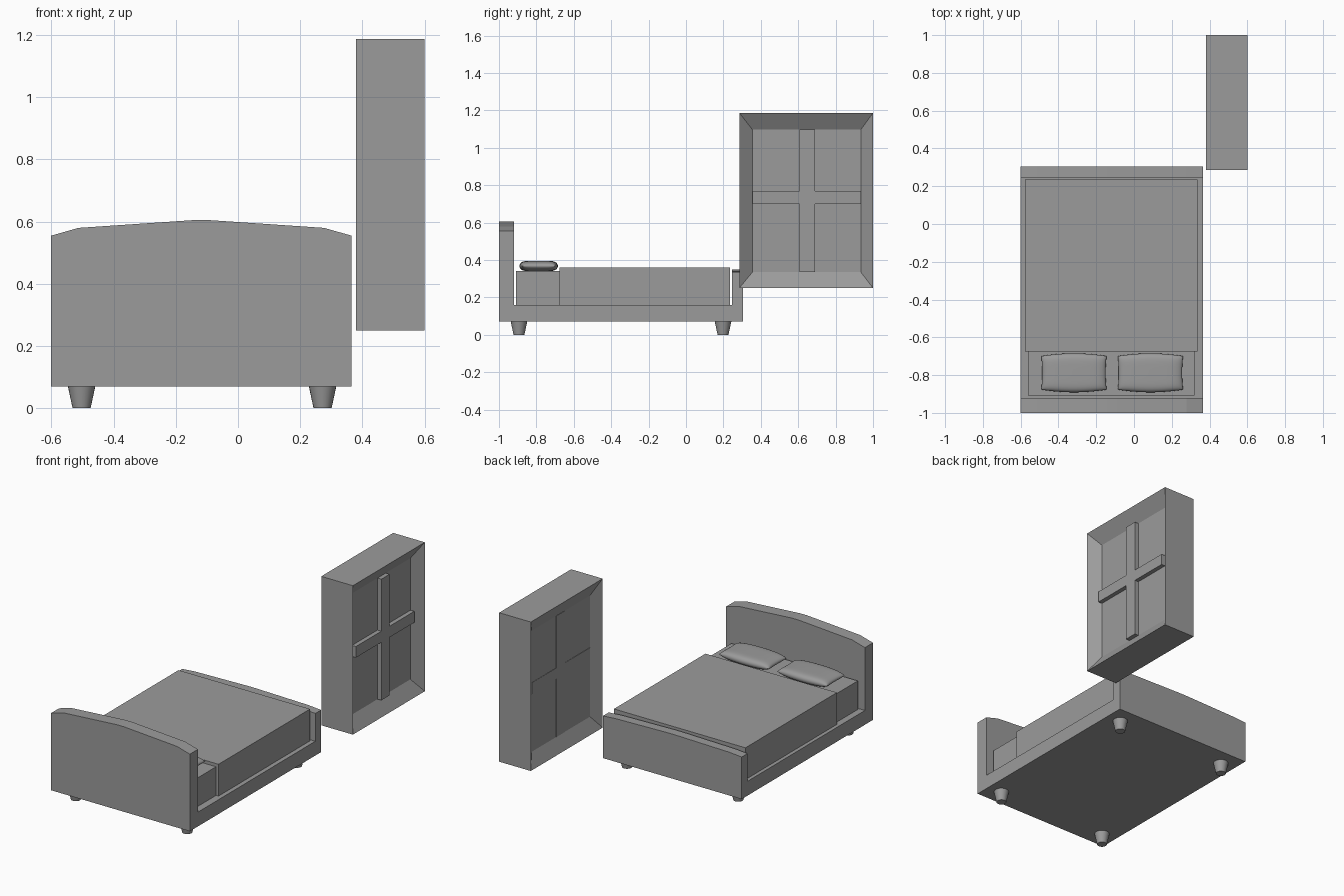
import bpy, bmesh, math
from mathutils import Vector

cube = bpy.data.objects.get("Cube")
if cube:
    bpy.data.objects.remove(cube, do_unlink=True)

grey = bpy.data.materials.new("plain grey")
grey.use_nodes = True
grey.diffuse_color = (0.33, 0.33, 0.33, 1)
grey.node_tree.nodes["Principled BSDF"].inputs["Base Color"].default_value = (0.33, 0.33, 0.33, 1)


def finish(name, bm, smooth=False):
    bmesh.ops.recalc_face_normals(bm, faces=bm.faces)
    mesh = bpy.data.meshes.new(name)
    bm.to_mesh(mesh)
    bm.free()
    mesh.materials.append(grey)
    obj = bpy.data.objects.new(name, mesh)
    bpy.context.collection.objects.link(obj)
    if smooth:
        bpy.ops.object.select_all(action='DESELECT')
        obj.select_set(True)
        bpy.context.view_layer.objects.active = obj
        bpy.ops.object.shade_smooth_by_angle(angle=math.radians(50))
    return obj


def box_mesh(x, y, z):
    bm = bmesh.new()
    bmesh.ops.create_cube(bm, size=1)
    for v in bm.verts:
        v.co = [r[int(c > 0)] for r, c in zip((x, y, z), v.co)]
    return bm


def box(name, x, y, z):
    return finish(name, box_mesh(x, y, z))


def prism(name, points, direction):
    """Extrude a flat outline along a direction."""
    bm = bmesh.new()
    face = bm.faces.new([bm.verts.new(p) for p in points])
    out = bmesh.ops.extrude_face_region(bm, geom=[face], use_keep_orig=True)
    moved = [g for g in out["geom"] if isinstance(g, bmesh.types.BMVert)]
    bmesh.ops.translate(bm, verts=moved, vec=Vector(direction))
    return finish(name, bm)


# Bed frame: base and two arched end boards
MID, HALF, BOTTOM = -0.118, 0.483, 0.07


def arched_board(name, y0, y1, side, shoulder, peak):
    right = [(HALF, BOTTOM), (HALF, side), (0.395, shoulder), (0.025, peak)]
    outline = right + [(-x, z) for x, z in reversed(right)]
    prism(name, [(MID + x, y0, z) for x, z in outline], (0, y1 - y0, 0))


arched_board("headboard", -1.0, -0.92, 0.555, 0.58, 0.605)
arched_board("footboard", 0.247, 0.305, 0.335, 0.342, 0.35)
box("bed_base", (MID - HALF, MID + HALF), (-0.92, 0.247), (BOTTOM, 0.16))

# Bedding
box("mattress", (-0.56, 0.32), (-0.908, 0.22), (0.16, 0.34))
box("blanket", (-0.578, 0.337), (-0.675, 0.235), (0.16, 0.36))

# Tapered feet
for side, x in (("right", -0.503), ("left", 0.272)):
    for end, y in (("head", -0.893), ("foot", 0.198)):
        bm = bmesh.new()
        bmesh.ops.create_cone(bm, cap_ends=True, segments=24, radius1=0.029,
                              radius2=0.044, depth=BOTTOM)
        bmesh.ops.translate(bm, verts=bm.verts, vec=(x, y, BOTTOM / 2))
        finish(f"{end}_{side}_foot", bm, True)


# Pillows: puffed sheets with pinched corners
def pillow(name, cx):
    bm = bmesh.new()
    for sign in (1, -1):
        made = bmesh.ops.create_grid(bm, x_segments=24, y_segments=20, size=1)
        for vert in made["verts"]:
            u, v = (math.sin(c * math.pi / 2) for c in vert.co.xy)
            puff = max(0, (1 - u ** 6) * (1 - v ** 6)) ** 0.5
            vert.co = (cx + 0.173 * u * (0.97 + 0.03 * v * v),
                       -0.788 + 0.103 * v * (1 - 0.14 * u * u),
                       0.368 + sign * 0.028 * puff * (1 - 0.15 * u * u))
    bmesh.ops.remove_doubles(bm, verts=bm.verts, dist=0.0004)
    finish(name, bm, True)


pillow("right_pillow", -0.318)
pillow("left_pillow", 0.087)

# Window: block with a recess in each broad side
Y, Z = (0.355, 0.935), (0.335, 1.097)
bm = box_mesh((0.38, 0.60), (0.285, 1.0), (0.25, 1.187))
bm.normal_update()
broad = [f for f in bm.faces if abs(f.normal.x) > 0.9]
bmesh.ops.inset_individual(bm, faces=broad, thickness=0.06)
for face in broad:
    center = face.calc_center_median()
    depth = 0.545 if center.x > 0.5 else 0.42
    for v in face.verts:
        v.co = (depth, Y[int(v.co.y > center.y)], Z[int(v.co.z > center.z)])
finish("window_frame", bm)

# Crossed glazing bars
by, bz = (0.608, 0.69), (0.70, 0.77)
cross = [(by[0], Z[0]), (by[1], Z[0]), (by[1], bz[0]), (Y[1], bz[0]),
         (Y[1], bz[1]), (by[1], bz[1]), (by[1], Z[1]), (by[0], Z[1]),
         (by[0], bz[1]), (Y[0], bz[1]), (Y[0], bz[0]), (by[0], bz[0])]
prism("window_bars", [(0.418, y, z) for y, z in cross], (0.154, 0, 0))
